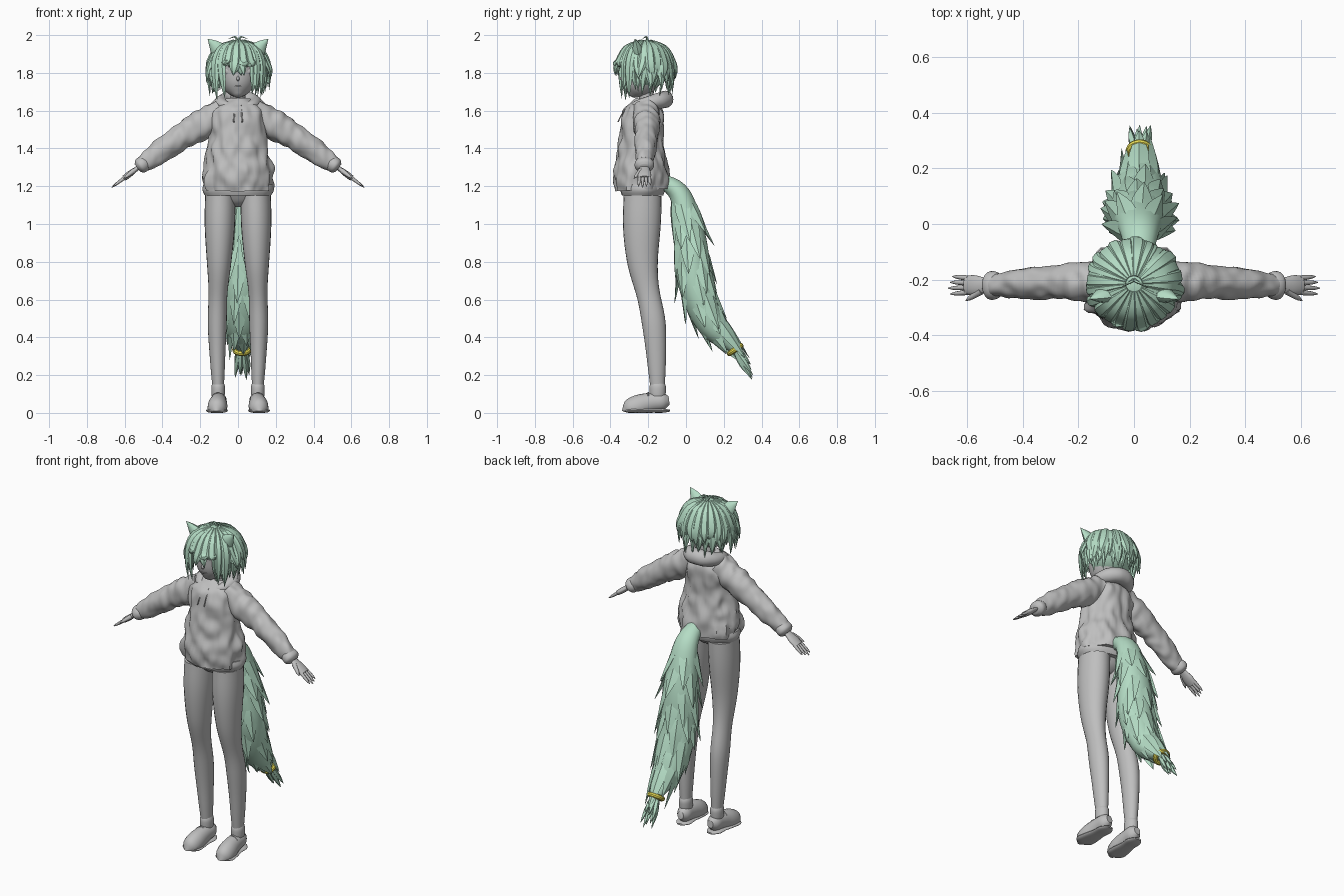
import bpy, bmesh, math, random
from mathutils import Vector, noise

random.seed(4)
if "Cube" in bpy.data.objects:
    bpy.data.objects.remove(bpy.data.objects["Cube"])

ACROSS, FORWARD, UP = Vector((1, 0, 0)), Vector((0, -1, 0)), Vector((0, 0, 1))


def material(name, red, green, blue):
    mat = bpy.data.materials.new(name)
    mat.use_nodes = True
    mat.diffuse_color = (red, green, blue, 1)
    mat.node_tree.nodes["Principled BSDF"].inputs["Base Color"].default_value = mat.diffuse_color
    return mat


GREY = material("plain grey", .52, .52, .52)
GREEN = material("mint green", .46, .72, .56)
YELLOW = material("band yellow", .9, .8, .1)


def sample(values, t):
    """Smoothly interpolate evenly spaced numbers or vectors at t from start to end."""
    last = len(values) - 1
    i = max(0, min(int(t * last), last - 1))
    f = t * last - i
    start, stop = values[i], values[i + 1]
    before, after = values[max(i - 1, 0)], values[min(i + 2, last)]
    leave, arrive = (stop - before) / 2, (after - start) / 2
    gap = stop - start
    return start + (leave + (gap * 3 - leave * 2 - arrive + (leave + arrive - gap * 2) * f) * f) * f


def tube(bm, path, widths, flat=1, ref=ACROSS, sides=16, steps=12, fold=0, floor=None):
    """Loft ellipses along a path: widths run along ref, flat scales the other axis."""
    path = [Vector(p) for p in path]
    centres = [sample(path, i / steps) for i in range(steps + 1)]
    rings = []
    for i, centre in enumerate(centres):
        along = (centres[min(i + 1, steps)] - centres[max(i - 1, 0)]).normalized()
        u = (ref - along * ref.dot(along)).normalized()
        v = along.cross(u) * flat
        width = max(sample(widths, i / steps), .001)
        ring = []
        for k in range(sides):
            angle = math.tau * k / sides
            offset = (u * math.cos(angle) + v * math.sin(angle)) * width
            spot = (centre + offset) * 24
            spot.z /= 2
            point = centre + offset * (1 + fold * noise.noise(spot))
            if floor is not None:
                point.z = max(point.z, floor)
            ring.append(bm.verts.new(point))
        rings.append(ring)
    for low, high in zip(rings, rings[1:]):
        for k in range(sides):
            bm.faces.new((low[k - 1], low[k], high[k], high[k - 1]))
    bm.faces.new(rings[0])
    bm.faces.new(rings[-1])


def finish(name, bm, mat, paired=False, angle=50):
    """Turn the bmesh into an object, or into a mirrored left and right pair."""
    for label in ("left_", "right_") if paired else ("",):
        if label == "right_":
            bmesh.ops.scale(bm, vec=(-1, 1, 1), verts=bm.verts)
        bmesh.ops.recalc_face_normals(bm, faces=bm.faces)
        mesh = bpy.data.meshes.new(label + name)
        bm.to_mesh(mesh)
        mesh.materials.append(mat)
        ob = bpy.data.objects.new(label + name, mesh)
        bpy.context.collection.objects.link(ob)
        bpy.ops.object.select_all(action="DESELECT")
        ob.select_set(True)
        bpy.context.view_layer.objects.active = ob
        bpy.ops.object.shade_smooth_by_angle(angle=math.radians(angle))
    bm.free()


def part(name, path, widths, mat=GREY, paired=False, **options):
    bm = bmesh.new()
    tube(bm, path, widths, **options)
    finish(name, bm, mat, paired)


def ellipsoid(centre, radii):
    bm = bmesh.new()
    bmesh.ops.create_uvsphere(bm, u_segments=20, v_segments=12, radius=1)
    bmesh.ops.scale(bm, vec=radii, verts=bm.verts)
    bmesh.ops.translate(bm, vec=centre, verts=bm.verts)
    return bm


# Hoodie body, hem band, hood and drawstrings
part("hoodie_body", [(0, -.23, 1.18), (0, -.24, 1.42), (0, -.21, 1.66)],
     [.18, .19, .163, .15, .145, .07], flat=.77, sides=64, steps=44, fold=.14)
part("hem_band", [(0, -.23, 1.15), (0, -.23, 1.21)], [.175, .19, .185], flat=.62, sides=40, fold=.02)
hood_angles = [math.tau * k / 8 for k in range(9)]
part("hood", [(.09 * math.sin(a), -.2 - .09 * math.cos(a), 1.64 - .02 * math.cos(a)) for a in hood_angles],
     [.01, .03, .04, .045, .04, .03, .01], ref=UP, steps=40, fold=.1)
part("drawstring", [(.015, -.305, 1.63), (.02, -.34, 1.58), (.022, -.36, 1.54)], [.003, .004], paired=True, sides=6)

# Neck and pelvis
part("neck", [(0, -.2, 1.6), (0, -.22, 1.75)], [.045, .04, .045])
part("pelvis", [(0, -.23, 1.09), (0, -.23, 1.18)], [.03, .09, .13, .16], flat=.64, sides=28)

# Head, nose, mouth, eyes and eyelids
part("head", [(0, -.29, 1.675), (0, -.232, 1.8), (0, -.21, 1.95)],
     [.015, .07, .1, .112, .1, .03], flat=1.05, sides=32, steps=20)
part("nose", [(0, -.325, 1.785), (0, -.342, 1.77), (0, -.325, 1.755)], [.003, .008, .004], sides=8)
part("mouth", [(-.02, -.325, 1.73), (0, -.335, 1.73), (.02, -.325, 1.73)], [.001, .003, .001], ref=UP, sides=8)
finish("eye", ellipsoid((.045, -.317, 1.81), (.025, .009, .02)), GREY, paired=True)
part("eyelid", [(.02, -.335, 1.82), (.045, -.33, 1.835), (.07, -.31, 1.825)], [.002, .004, .002],
     paired=True, ref=UP, sides=6)

# Cat ears
part("cat_ear", [(.08, -.25, 1.89), (.12, -.26, 1.94), (.16, -.27, 1.98)], [.055, .035, .001],
     GREEN, paired=True, flat=.65, sides=8)

# Sleeves, cuffs and hands, which all follow the slope of the arm
slope = Vector((.8, 0, -.6))
wrist = Vector((.5, -.22, 1.32))
part("sleeve", [(.08, -.21, 1.59), (.3, -.21, 1.46), wrist], [.07, .07, .06, .055, .04],
     paired=True, flat=1.12, ref=FORWARD, sides=40, steps=44, fold=.17)
part("cuff", [wrist - slope * .02, wrist + slope * .04], [.04, .05, .05, .03],
     paired=True, flat=.85, ref=FORWARD, sides=20, fold=.05)
part("palm", [wrist, wrist + slope * .13], [.024, .026, .036, .033], paired=True, flat=.45, ref=FORWARD)
bm = bmesh.new()
for k, length in enumerate((.07, .08, .09, .08)):
    spread = FORWARD * (k - 1.5)
    knuckle = wrist + slope * .12 + spread * .017
    tube(bm, [knuckle, knuckle + slope * length + spread * .004], [.01, .009, .007, .002], ref=FORWARD, sides=8)
thumb = wrist + slope * .06 + FORWARD * .02
tube(bm, [thumb, thumb + slope * .07 + FORWARD * .035], [.014, .012, .009, .002], ref=FORWARD, sides=8)
finish("fingers", bm, GREY, paired=True)

# Legs and socks
ankle = Vector((.105, -.15, .13))
part("leg", [(.094, -.23, 1.15), (.1, -.23, .8), (.11, -.17, .47), ankle],
     [.08, .08, .065, .05, .05, .04, .03], paired=True, flat=1.25, sides=24, steps=28)
part("sock", [ankle + UP * .03, ankle - UP * .04], [.03, .036, .036, .034], paired=True, flat=1.2, sides=20)

# Shoes, soles and laces
part("shoe", [(.1, -.09, .065), (.105, -.21, .05), (.115, -.335, 0)], [.02, .04, .043, .047, .052, .045, .01],
     paired=True, flat=1.15, sides=20, steps=18, floor=.01)
part("sole", [(.1, -.085, .012), (.115, -.335, .012)], [.02, .045, .045, .055, .055, .01],
     paired=True, flat=.25, steps=18, floor=0)
bm = bmesh.new()
for k in range(4):
    middle = Vector((.107, -.2, .108)) + (FORWARD * 2 - UP) * .011 * k
    ends = [middle + ACROSS * reach - UP * .02 for reach in (-.03, .03)]
    tube(bm, [ends[0], middle, ends[1]], [.004, .004], ref=FORWARD, sides=6)
finish("laces", bm, GREY, paired=True)

# Hair cap, open over the face
SKULL = Vector((0, -.215, 1.84))
bm = ellipsoid(SKULL, (.143, .132, .13))
hidden = [f for f in bm.faces if f.calc_center_median().z < SKULL.z and f.calc_center_median().y < -.25]
bmesh.ops.delete(bm, geom=hidden, context="FACES")
finish("hair_cap", bm, GREEN)


def hair_lock(bm, around, end, size, width, flare):
    """A pointed lock running from the crown over the head down to height end."""
    def spot(turn, reach, height):
        return Vector((math.sin(turn) * reach, SKULL.y - math.cos(turn) * reach * .94, height))

    reach = .15 * size
    path = [spot(around, reach * math.sin(tilt), SKULL.z + .13 * size * math.cos(tilt)) for tilt in (.2, .8, 1.4)]
    sway = random.uniform(-.15, .15)
    path.append(spot(around + sway / 2, reach * (1 + flare) / 2 + .006, (path[-1].z + end) / 2))
    path.append(spot(around + sway, reach * flare, end))
    side = spot(around + math.pi / 2, 1, 0) - spot(0, 0, 0)
    tube(bm, path, [width * share for share in (.2, .8, 1, .8, .02)], flat=.5, ref=side, sides=6, steps=12)


# Parted fringe, long cheek locks, and shaggy sides and back in three layers
bm = bmesh.new()
COUNT = 24
for layer in range(3):
    for k in range(COUNT):
        around = math.tau * (k + layer / 3) / COUNT - math.pi
        turn = abs(around)
        flare = random.uniform(.9, 1.16)
        if turn < .12:
            end = 1.785
        elif turn < .6:
            end = random.uniform(1.825, 1.85)
        elif turn < 1:
            end, flare = random.uniform(1.655, 1.72), random.uniform(.9, 1)
        else:
            end = 1.67 + .035 * layer + random.uniform(0, .04)
        hair_lock(bm, around, end, .95 + .045 * layer + random.uniform(-.02, .02), random.uniform(.018, .033), flare)
for turn in (-1, 1):
    tube(bm, [(0, -.2, 1.96), (.015 * turn, -.21, 1.99), (.05 * turn, -.23, 1.98)], [.008, .005, .001],
         ref=FORWARD, sides=5)
finish("hair_locks", bm, GREEN, angle=35)

# Tail core
TAIL = [Vector((.02, y, z)) for y, z in
        ((-.13, 1.23), (-.03, 1.15), (.025, .92), (.05, .68), (.14, .46), (.26, .335), (.355, .2))]
TAIL_WIDTHS = [.045, .07, .1, .11, .09, .03, .001]
TAIL_FLAT = .83
part("tail", TAIL, TAIL_WIDTHS, GREEN, flat=TAIL_FLAT, sides=18, steps=36)

# Long pointed fur tufts lying along the tail
bm = bmesh.new()
ROWS, TUFTS = 8, 6
for row in range(ROWS):
    t = .16 + .54 * row / ROWS
    root = sample(TAIL, t)
    along = (sample(TAIL, t + .13) - root).normalized()
    for k in range(TUFTS):
        angle = math.tau * (k + row % 2 / 2 + random.uniform(-.25, .25)) / TUFTS
        out = ACROSS * math.cos(angle) + along.cross(ACROSS) * math.sin(angle) * TAIL_FLAT
        skin = root + out * sample(TAIL_WIDTHS, t)
        reach = random.uniform(.1, .15)
        growth = sample(TAIL_WIDTHS, t + .2) - sample(TAIL_WIDTHS, t)
        path = [skin - out * .02, skin + along * reach + out * growth / 2,
                skin + along * reach * 2 + out * (growth + random.uniform(.015, .04))]
        tube(bm, path, [.015, .04, .026, .001], flat=.35, ref=along.cross(out), sides=4, steps=6)

# Loose tip beyond the band
BAND = TAIL[-2]
tip = TAIL[-1] - BAND
for k in range(7):
    angle = math.tau * k / 7
    out = (ACROSS * math.cos(angle) + UP * math.sin(angle)) * .03
    reach = tip * random.uniform(.7, 1)
    tube(bm, [BAND + out / 2, BAND + out + reach / 2, BAND + out * 1.3 + reach], [.01, .015, .001], sides=5, steps=6)
finish("tail_fur", bm, GREEN, angle=35)

# Band around the tail
bpy.ops.mesh.primitive_torus_add(major_radius=.036, minor_radius=.015, major_segments=24, minor_segments=10,
                                 location=BAND, rotation=tip.to_track_quat("Z", "Y").to_euler())
bpy.context.object.name = "tail_band"
bpy.context.object.data.materials.append(YELLOW)
bpy.ops.object.shade_smooth_by_angle()
